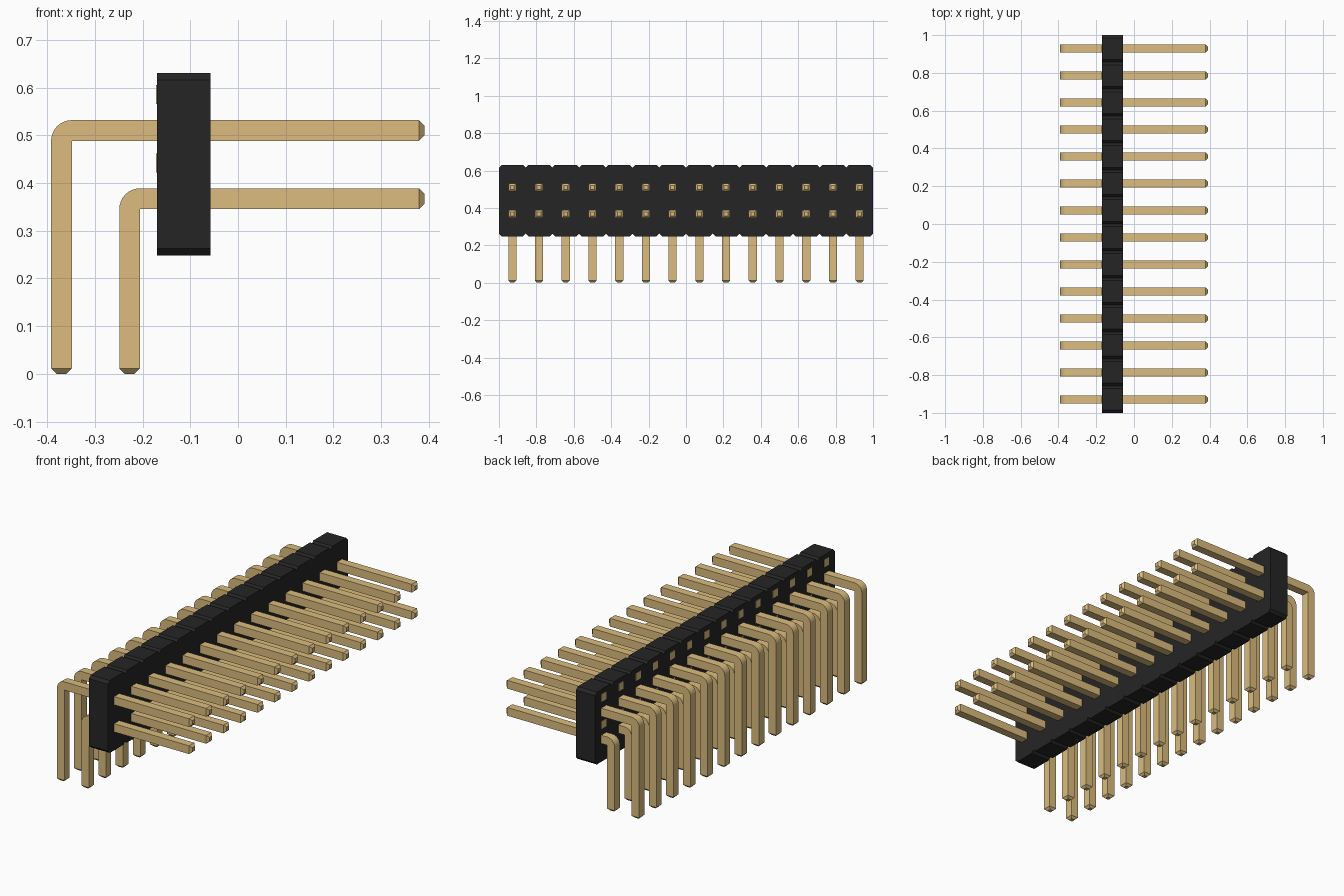
import bpy, bmesh, math
from mathutils import Vector

cube = bpy.data.objects.get("Cube")
if cube:
    bpy.data.objects.remove(cube, do_unlink=True)

COUNT = 14
PITCH = 2 / COUNT
FIRST_Y = -1 + PITCH / 2
BACK, FRONT = -0.17, -0.058      # housing thickness along x
LOW, HIGH = 0.248, 0.63          # housing height
W = 0.0435                       # pin thickness
TIP = 0.0115                     # tip chamfer


def material(name, rgb):
    m = bpy.data.materials.new(name)
    m.use_nodes = True
    m.diffuse_color = (*rgb, 1)
    bsdf = next(n for n in m.node_tree.nodes if n.type == 'BSDF_PRINCIPLED')
    bsdf.inputs["Base Color"].default_value = (*rgb, 1)
    return m


gold = material("pin gold", (0.708, 0.504, 0.21))
black = material("housing black", (0.019, 0.0185, 0.0185))


def finish(name, bm, mat, repeat=False):
    bmesh.ops.remove_doubles(bm, verts=bm.verts, dist=1e-5)
    bmesh.ops.recalc_face_normals(bm, faces=bm.faces)
    me = bpy.data.meshes.new(name)
    bm.to_mesh(me)
    bm.free()
    me.materials.append(mat)
    ob = bpy.data.objects.new(name, me)
    bpy.context.collection.objects.link(ob)
    if repeat:
        ar = ob.modifiers.new("row", 'ARRAY')
        ar.count = COUNT
        ar.use_relative_offset = False
        ar.use_constant_offset = True
        ar.constant_offset_displace = (0, PITCH, 0)
    return ob


# Housing: one notched outline along y, extruded through its thickness
def housing():
    c = PITCH * 0.1
    top, bottom = [], []
    for i in range(COUNT):
        y0, y1 = -1 + i * PITCH, -1 + (i + 1) * PITCH
        top += [(y0, HIGH - c), (y0 + c, HIGH), (y1 - c, HIGH)]
        bottom += [(y0, LOW + c), (y0 + c, LOW), (y1 - c, LOW)]
    top.append((1, HIGH - c))
    bottom.append((1, LOW + c))
    bm = bmesh.new()
    face = bm.faces.new([bm.verts.new((BACK, y, z)) for y, z in top + bottom[::-1]])
    ext = bmesh.ops.extrude_face_region(bm, geom=[face], use_keep_orig=True)
    verts = [v for v in ext["geom"] if isinstance(v, bmesh.types.BMVert)]
    bmesh.ops.translate(bm, verts=verts, vec=(FRONT - BACK, 0, 0))
    bmesh.ops.triangulate(bm, faces=[f for f in bm.faces if len(f.verts) > 4])
    finish("housing", bm, black)


# Bent pin: square section swept up the leg, around the elbow and out to the front
def pin_row(name, leg_x, arm_z, tip_x=0.391):
    h = W / 2
    pivot = Vector((leg_x + h, 0, arm_z - h))
    # each ring: centre, angle of the outward normal, half size
    rings = [(Vector((leg_x, 0, 0)), math.pi, h - TIP),
             (Vector((leg_x, 0, TIP)), math.pi, h)]
    for i in range(9):
        a = math.pi - i / 8 * math.pi / 2
        rings.append((pivot + h * Vector((math.cos(a), 0, math.sin(a))), a, h))
    rings += [(Vector((tip_x - TIP, 0, arm_z)), math.pi / 2, h),
              (Vector((tip_x, 0, arm_z)), math.pi / 2, h - TIP)]
    bm = bmesh.new()
    loops = []
    for centre, a, s in rings:
        n = Vector((math.cos(a), 0, math.sin(a)))
        loops.append([bm.verts.new(centre + n * (u * s) + Vector((0, FIRST_Y + v * s, 0)))
                      for u, v in ((1, 1), (1, -1), (-1, -1), (-1, 1))])
    for r0, r1 in zip(loops, loops[1:]):
        for k in range(4):
            j = (k + 1) % 4
            bm.faces.new((r0[k], r0[j], r1[j], r1[k]))
    bm.faces.new(loops[0])
    bm.faces.new(loops[-1])
    ob = finish(name, bm, gold, True)
    bpy.ops.object.select_all(action='DESELECT')
    ob.select_set(True)
    bpy.context.view_layer.objects.active = ob
    bpy.ops.object.shade_smooth_by_angle(angle=math.radians(25))


# Small square contact plates flush on the back of the housing
def plate_row(name, z):
    bm = bmesh.new()
    bmesh.ops.create_cube(bm, size=1)
    bmesh.ops.scale(bm, verts=bm.verts, vec=(0.004, 0.04, 0.04))
    bmesh.ops.translate(bm, verts=bm.verts, vec=(BACK, FIRST_Y, z))
    finish(name, bm, gold, True)


housing()
pin_row("upper_pins", -0.37, 0.51)
pin_row("lower_pins", -0.227, 0.367)
plate_row("upper_contact_plates", 0.585)
plate_row("lower_contact_plates", 0.442)
